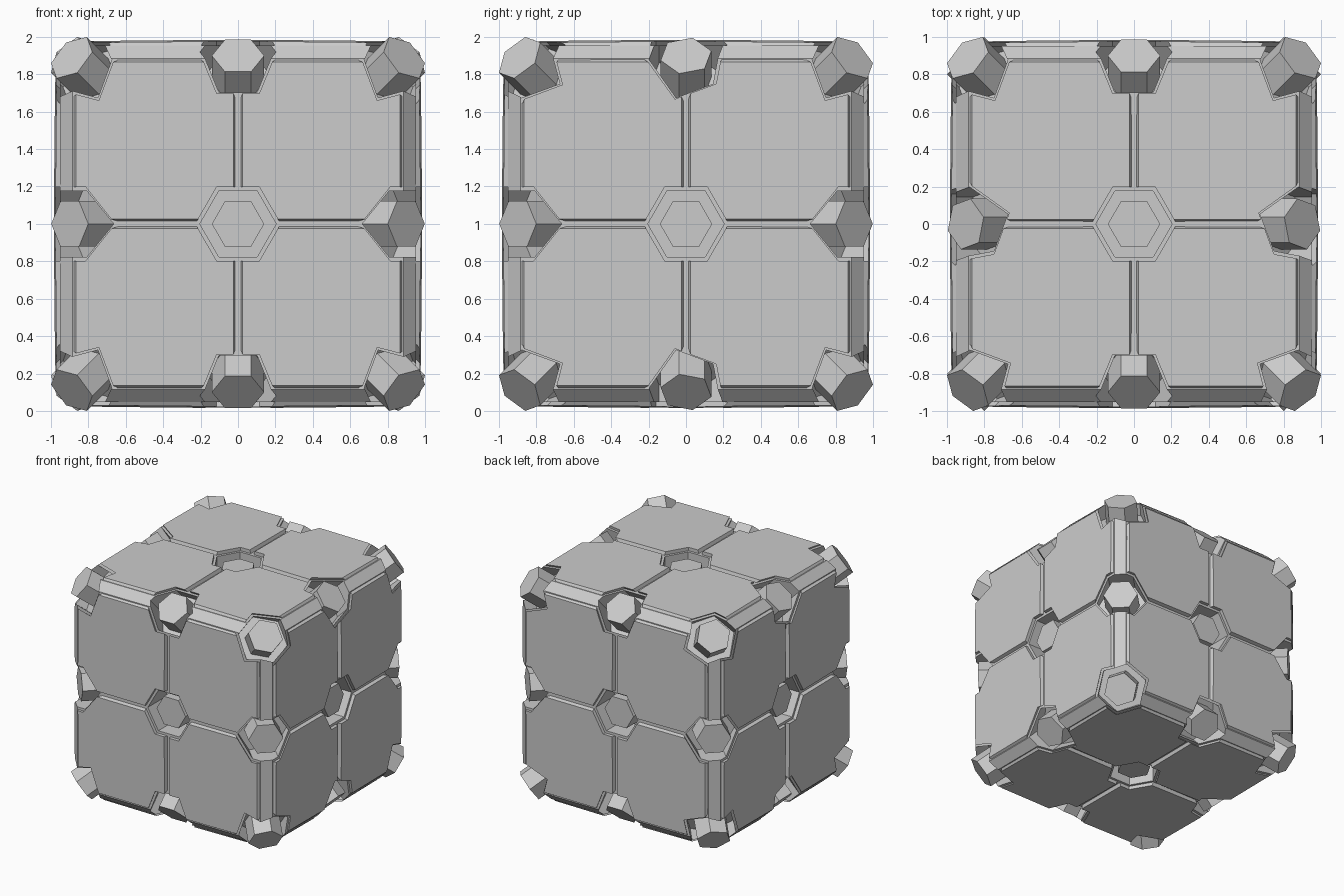
import bpy, bmesh, math
from itertools import product
from mathutils import Vector, Quaternion

if "Cube" in bpy.data.objects:
    bpy.data.objects.remove(bpy.data.objects["Cube"])

CENTRE = Vector((0, 0, 1))
FRONT = Vector((0, -1, 0))
# 26 node directions: face centres, edge midpoints and corners
DIRS = [Vector(d) for d in product((-1, 0, 1), repeat=3) if any(d)]


def finish(name, bm):
    bmesh.ops.recalc_face_normals(bm, faces=bm.faces)
    me = bpy.data.meshes.new(name)
    bm.to_mesh(me)
    bm.free()
    ob = bpy.data.objects.new(name, me)
    ob.location = CENTRE
    bpy.context.collection.objects.link(ob)
    return ob


def loft(bm, low, high):
    a = [bm.verts.new(v) for v in low]
    b = [bm.verts.new(v) for v in high]
    n = len(a)
    bm.faces.new(a)
    bm.faces.new(b)
    for i in range(n):
        bm.faces.new((a[i], a[(i + 1) % n], b[(i + 1) % n], b[i]))


def turn(d):
    # shortest turn from the front direction to d
    if d.y > 0 and d.length < 1.1:
        return Quaternion((0, 0, 1), math.pi)
    return FRONT.rotation_difference(d.normalized())


def cap_height(d):
    return 0.843 * d.length + 0.08


def hex_prisms(name, radius, below, above):
    # radial hexagonal prisms at every node
    bm = bmesh.new()
    for d in DIRS:
        q = turn(d)
        rings = []
        for h in (cap_height(d) - below, cap_height(d) + above):
            rings.append([q @ Vector((radius * math.cos(k * math.pi / 3), -h,
                                      radius * math.sin(k * math.pi / 3)))
                          for k in range(6)])
        loft(bm, *rings)
    return finish(name, bm)


def cut(ob, cutter):
    cutter.hide_render = True
    m = ob.modifiers.new("sockets", 'BOOLEAN')
    m.operation = 'DIFFERENCE'
    m.solver = 'EXACT'
    m.object = cutter
    bpy.context.view_layer.objects.active = ob
    bpy.ops.object.modifier_apply(modifier=m.name)
    bpy.data.objects.remove(cutter)


# Chamfered inner block
bm = bmesh.new()
bmesh.ops.create_cube(bm, size=1.906)
bmesh.ops.bevel(bm, geom=bm.edges[:], offset=0.068, segments=1, affect='EDGES')
core = finish("inner_block", bm)
cut(core, hex_prisms("core_cutter", 0.204, 0.2, 0.5))

# Four slightly tilted armour panels on each face, with sloping sides
bm = bmesh.new()
for axis, side, su, sv in product(range(3), (-1, 1), (-1, 1), (-1, 1)):
    def place(u, v, h):
        p = [0, 0, 0]
        p[axis] = side * h
        p[(axis + 1) % 3] = su * u
        p[(axis + 2) % 3] = sv * v
        return Vector(p)
    quad = ((0, 0), (1, 0), (1, 1), (0, 1))
    low = [place((0.010, 0.885)[i], (0.010, 0.885)[j], 0.94) for i, j in quad]
    high = [place((0.025, 0.865)[i], (0.025, 0.865)[j], 0.985 - 0.008 * (i + j))
            for i, j in quad]
    loft(bm, low, high)
panels = finish("outer_panels", bm)
cut(panels, hex_prisms("panel_cutter", 0.228, 0.2, 0.5))

# Hexagonal bolts standing in the sockets
hex_prisms("hex_bolts", 0.14, 0.3, 0.0)
